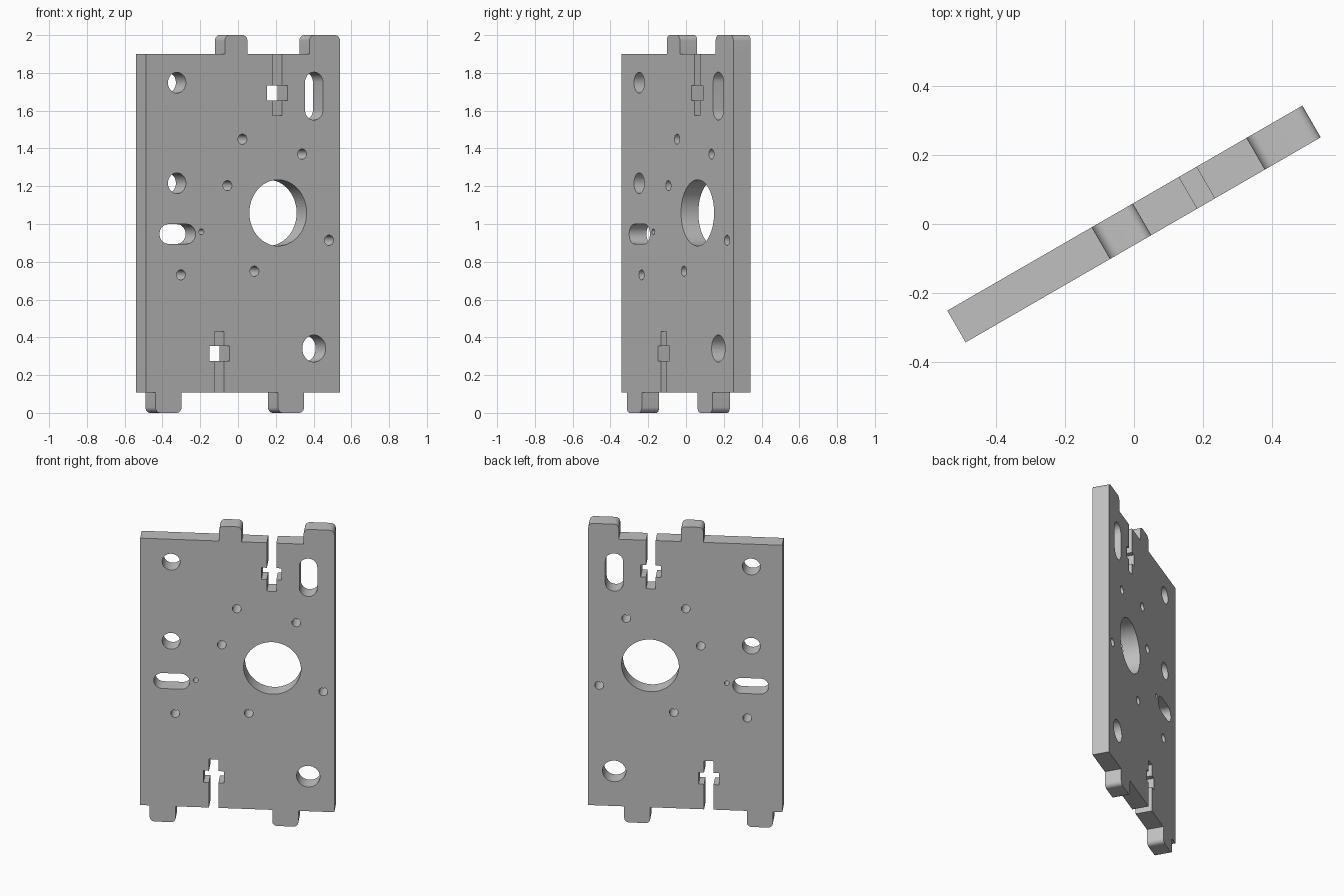
import bpy, bmesh
from math import pi, sin, cos, radians, ceil
from mathutils import Vector

cube = bpy.data.objects.get("Cube")
if cube:
    bpy.data.objects.remove(cube)

HALF_W, THICK, LOW, HIGH = 0.593, 0.106, 0.107, 1.9
TAB_R = 0.03


def arc(cx, cz, r, start, end, n):
    return [(cx + r * cos(start + (end - start) * i / n),
             cz + r * sin(start + (end - start) * i / n)) for i in range(n + 1)]


def tab(u0, u1, base, tip):
    """Tab with two rounded tip corners, running from u0 to u1."""
    s = 1 if u1 > u0 else -1
    a, b = u0 + s * TAB_R, u1 - s * TAB_R
    z = tip - TAB_R if tip > base else tip + TAB_R
    first = pi if s > 0 else 0
    return ([(u0, base)] + arc(a, z, TAB_R, first, first + pi / 2, 8)
            + arc(b, z, TAB_R, first + pi / 2, first + pi, 8) + [(u1, base)])


def cross_slot(u, edge, s):
    """Open slot with a nut pocket; s is the direction along the edge."""
    left = [(-0.029, 0), (-0.029, 0.168), (-0.062, 0.168), (-0.062, 0.247),
            (-0.029, 0.247), (-0.029, 0.325)]
    right = [(-a, d) for a, d in reversed(left)]
    return [(u + s * a, edge + s * d) for a, d in left + right]


def obround(u, z, r, du=0, dz=0):
    """Round hole, or a slot when du or dz stretches it."""
    n = 64 if r > 0.1 else 32
    turn = -pi / 2 if du else 0
    return (arc(u + du, z + dz, r, turn, turn + pi, n // 2)
            + arc(u - du, z - dz, r, turn + pi, turn + 2 * pi, n // 2))


# Plate outline, anticlockwise
outline = [(-HALF_W, LOW)]
outline += tab(-0.535, -0.376, LOW, 0)
outline += cross_slot(-0.144, LOW, 1)
outline += tab(0.214, 0.373, LOW, 0)
outline += [(HALF_W, LOW)]
outline += tab(HALF_W, 0.406, HIGH, 2)
outline += cross_slot(0.21, HIGH, -1)
outline += tab(0.027, -0.111, HIGH, 2)
outline += [(-HALF_W, HIGH)]

# Through holes and slots
loops = [outline,
         obround(0.214, 1.059, 0.175),
         obround(0.434, 0.341, 0.0715),
         obround(-0.404, 1.748, 0.055),
         obround(-0.404, 1.216, 0.055),
         obround(-0.254, 0.959, 0.015),
         obround(-0.4, 0.947, 0.052, du=0.058),
         obround(0.434, 1.677, 0.055, dz=0.072)]
for u, z in [(-0.379, 0.731), (0.07, 0.75), (-0.095, 1.203),
             (-0.003, 1.449), (0.361, 1.37), (0.526, 0.914)]:
    loops.append(obround(u, z, 0.027))

# Filled, extruded profile
curve = bpy.data.curves.new("plate_profile", "CURVE")
curve.dimensions = "2D"
curve.fill_mode = "BOTH"
curve.extrude = THICK / 2
for pts in loops:
    clean = [p for i, p in enumerate(pts)
             if (Vector(p) - Vector(pts[i - 1])).length > 1e-5]
    spline = curve.splines.new("POLY")
    spline.points.add(len(clean) - 1)
    for point, (u, z) in zip(spline.points, clean):
        point.co = (u, z, 0, 1)
    spline.use_cyclic_u = True

plate = bpy.data.objects.new("mounting_plate", curve)
bpy.context.collection.objects.link(plate)
plate.rotation_euler = (radians(90), 0, radians(30))
bpy.ops.object.select_all(action="DESELECT")
plate.select_set(True)
bpy.context.view_layer.objects.active = plate
bpy.ops.object.convert(target="MESH")
plate = bpy.context.object

# Weld caps to walls
bm = bmesh.new()
bm.from_mesh(plate.data)
bmesh.ops.remove_doubles(bm, verts=bm.verts, dist=1e-5)
bmesh.ops.recalc_face_normals(bm, faces=bm.faces)
bm.to_mesh(plate.data)
bm.free()

# Plain grey finish
grey = bpy.data.materials.new("plain_grey")
grey.use_nodes = True
colour = (0.53, 0.53, 0.53, 1)
grey.diffuse_color = colour
grey.node_tree.nodes["Principled BSDF"].inputs["Base Color"].default_value = colour
plate.data.materials.clear()
plate.data.materials.append(grey)
bpy.ops.object.shade_smooth_by_angle(angle=radians(30))
